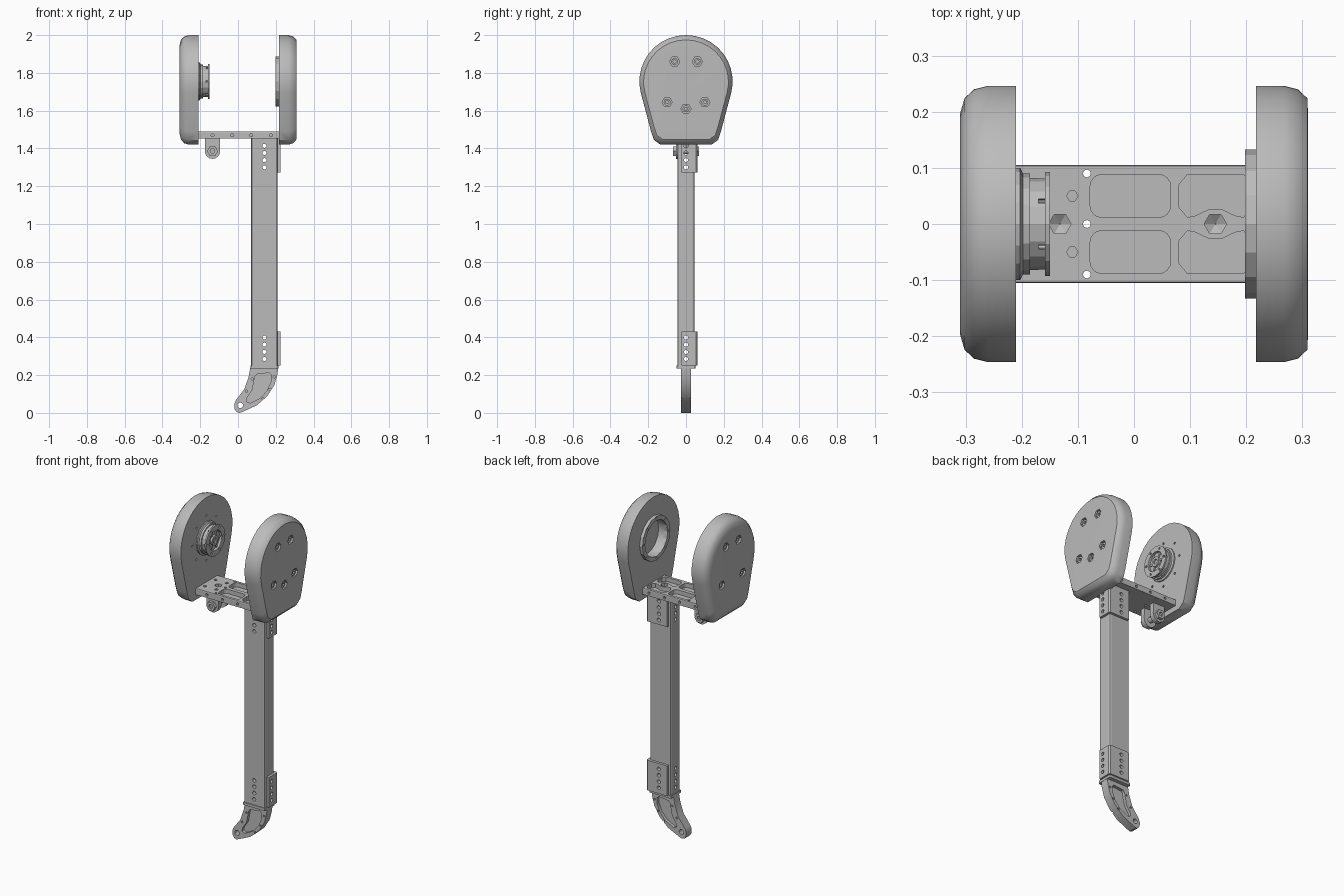
import bpy, bmesh, math
from mathutils import Vector

if "Cube" in bpy.data.objects:
    bpy.data.objects.remove(bpy.data.objects["Cube"], do_unlink=True)

GREY = (0.5, 0.5, 0.5, 1)
metal = bpy.data.materials.new("plain_grey")
metal.use_nodes = True
metal.diffuse_color = GREY
metal.node_tree.nodes["Principled BSDF"].inputs["Base Color"].default_value = GREY


# ---- helpers ----
def place(axis, d, a, b):
    return {"x": (d, a, b), "y": (a, d, b), "z": (a, b, d)}[axis]


def loft(name, axis, outline, levels, centre=(0, 0)):
    """Stack scaled copies of an outline along an axis: levels are (depth, scale)."""
    bm = bmesh.new()
    rings = []
    for d, s in levels:
        rings.append([bm.verts.new(place(axis, d, centre[0] + (a - centre[0]) * s,
                                         centre[1] + (b - centre[1]) * s)) for a, b in outline])
    n = len(outline)
    for lower, upper in zip(rings, rings[1:]):
        for i in range(n):
            j = (i + 1) % n
            bm.faces.new((lower[i], lower[j], upper[j], upper[i]))
    bm.faces.new(rings[0])
    bm.faces.new(rings[-1])
    bmesh.ops.recalc_face_normals(bm, faces=bm.faces)
    mesh = bpy.data.meshes.new(name)
    bm.to_mesh(mesh)
    bm.free()
    mesh.materials.append(metal)
    obj = bpy.data.objects.new(name, mesh)
    bpy.context.scene.collection.objects.link(obj)
    return obj


def prism(name, axis, outline, lo, hi):
    return loft(name, axis, outline, [(lo, 1), (hi, 1)])


def disc(a, b, r, n=16):
    return [(a + r * math.cos(math.tau * i / n), b + r * math.sin(math.tau * i / n))
            for i in range(n)]


def rounded(a0, a1, b0, b1, r, steps=4):
    corners = [(a1 - r, b1 - r), (a0 + r, b1 - r), (a0 + r, b0 + r), (a1 - r, b0 + r)]
    return [(a + r * math.cos(math.pi / 2 * (q + k / steps)),
             b + r * math.sin(math.pi / 2 * (q + k / steps)))
            for q, (a, b) in enumerate(corners) for k in range(steps + 1)]


def carve(obj, cutters):
    for cutter in cutters:
        mod = obj.modifiers.new("cut", "BOOLEAN")
        mod.operation, mod.solver, mod.object = "DIFFERENCE", "EXACT", cutter
        bpy.context.view_layer.update()
        graph = bpy.context.evaluated_depsgraph_get()
        mesh = bpy.data.meshes.new_from_object(obj.evaluated_get(graph))
        obj.modifiers.clear()
        obj.data = mesh
        bpy.data.objects.remove(cutter, do_unlink=True)


def hole(axis, a, b, r, lo, hi, n=12):
    return prism("cutter", axis, disc(a, b, r, n), lo, hi)


def smooth(obj, angle=35):
    bpy.ops.object.select_all(action="DESELECT")
    obj.select_set(True)
    bpy.context.view_layer.objects.active = obj
    bpy.ops.object.shade_smooth_by_angle(angle=math.radians(angle))


# ---- side covers ----
HUB = 1.755
arc = [math.radians(-15 + 210 * i / 20) for i in range(21)]
half = [(0.185, 1.49), (0.17, 1.445), (0.135, 1.42)]
cover_outline = ([(0.247 * math.cos(t), HUB + 0.245 * math.sin(t)) for t in arc]
                 + [(-y, z) for y, z in half] + half[::-1])
bolts = [(-0.06, 1.86), (0.06, 1.86), (-0.1, 1.645), (0.1, 1.645), (0, 1.61)]
edge = [(0, 1), (0.05, 1), (0.075, 0.975), (0.092, 0.91), (0.1, 0.8)]
for side, name, spots in ((1, "left", bolts), (-1, "right", bolts[:4])):
    inner = 0.21 if side < 0 else 0.217
    cover = loft(name + "_cover", "x", cover_outline,
                 [(side * min(inner + d, 0.31), s) for d, s in edge], (0, 1.72))
    cuts = [hole("x", y, z, 0.027, side * 0.285, side * 0.33, 6) for y, z in spots]
    if side > 0:
        cuts.append(hole("x", 0, HUB, 0.11, 0.2, 0.26, 16))
    else:
        cuts += [hole("x", y, z, 0.007, -0.225, -0.2, 8) for y, z in disc(0, HUB, 0.135, 8)]
    carve(cover, cuts)
    smooth(cover)
    for i, (y, z) in enumerate(spots):
        bolt = prism(f"{name}_cover_bolt_{i}", "x", disc(y, z, 0.018), side * 0.28, side * 0.303)
        carve(bolt, [hole("x", y, z, 0.009, side * 0.29, side * 0.32, 6)])

# ---- bearing ring on the left cover ----
ring = prism("bearing_ring", "x", disc(0, HUB, 0.133, 16), 0.198, 0.22)
carve(ring, [hole("x", 0, HUB, 0.108, 0.19, 0.23, 16)]
      + [hole("x", y, z, 0.006, 0.19, 0.208, 8) for y, z in disc(0, HUB, 0.12, 8)])

# ---- stepped motor on the right cover ----
motor = loft("motor", "x", disc(0, HUB, 0.1, 16),
             [(-0.215, 1), (-0.203, 1), (-0.198, 0.9), (-0.185, 0.9), (-0.185, 0.82),
              (-0.159, 0.82), (-0.159, 0.93), (-0.15, 0.93)], (0, HUB))
carve(motor, [hole("x", 0, HUB, 0.06, -0.165, -0.14, 16)]
      + [hole("x", y, z, 0.007, -0.17, -0.14, 8) for y, z in disc(0, HUB, 0.076, 6)])
hub = prism("motor_hub", "x", disc(0, HUB, 0.03), -0.17, -0.152)
carve(hub, [hole("x", 0, HUB, 0.015, -0.165, -0.14)])
for i in range(3):
    t = math.pi * i / 3
    u, v = Vector((math.cos(t), math.sin(t))) * 0.062, Vector((-math.sin(t), math.cos(t))) * 0.006
    c = Vector((0, HUB))
    prism(f"motor_spoke_{i}", "x", [tuple(c + p) for p in (u + v, v - u, -u - v, u - v)],
          -0.168, -0.16)

# ---- deck with pockets ----
deck = loft("deck", "z", rounded(-0.215, 0.222, -0.105, 0.105, 0.002, 1),
            [(1.452, 1), (1.485, 1), (1.489, 0.985)])
notched = [(0.08, 0.03), (0.08, 0.07), (0.095, 0.088), (0.195, 0.088), (0.21, 0.07),
           (0.21, 0.03), (0.195, 0.012), (0.18, 0.015), (0.155, 0.027), (0.135, 0.027),
           (0.11, 0.015), (0.095, 0.012)]
cuts = []
for s in (1, -1):
    pocket = rounded(-0.078, 0.065, 0.012, 0.088, 0.02)
    cuts += [prism("cutter", "z", [(x, s * y) for x, y in shape], 1.463, 1.5)
             for shape in (pocket, notched)]
    cuts += [hole("z", x, s * 0.05, 0.01, 1.47, 1.5, 6) for x in (-0.11, -0.185)]
    cuts += [hole("y", x, 1.47, 0.008, s * 0.09, s * 0.12, 8)
             for x in (-0.135, -0.03, 0.07, 0.175)]
cuts += [hole("z", -0.084, y, 0.007, 1.44, 1.5, 8) for y in (-0.09, 0, 0.09)]
cuts += [loft("cutter", "z", disc(x, 0, 0.02, 6),
              [(1.458, 0.05), (1.47, 1), (1.5, 1)], (x, 0)) for x in (-0.132, 0.145)]
carve(deck, cuts)

# ---- clevis under the deck ----
CX, CZ = -0.135, 1.386
ear = ([(CX - 0.04, 1.455)]
       + [(CX + 0.041 * math.cos(t), CZ + 0.041 * math.sin(t))
          for t in [math.pi * (1 + i / 8) for i in range(9)]] + [(CX + 0.04, 1.455)])
for s, name in ((-1, "front"), (1, "back")):
    prism(name + "_clevis_ear", "y", ear, s * 0.025, s * 0.052)
    nut = prism(name + "_clevis_nut", "y", disc(CX, CZ, 0.029, 6), s * 0.05, s * 0.07)
    carve(nut, [hole("y", CX, CZ, 0.012, s * 0.06, s * 0.08)])
prism("clevis_pin", "y", disc(CX, CZ, 0.016), -0.055, 0.055)
prism("clevis_post", "z", disc(CX, 0, 0.018, 6), 1.4, 1.455)

# ---- leg tube and corner brackets, drilled both ways ----
LX = 0.14
rows = [[1.3 + 0.038 * i for i in range(4)], [0.285 + 0.038 * i for i in range(4)]]


def drill(levels):
    return ([hole("y", LX, z, 0.011, -0.1, 0.1) for z in levels]
            + [hole("x", 0, z, 0.011, 0, 0.3) for z in levels])


tube = prism("leg_tube", "z", rounded(0.07, 0.21, -0.045, 0.045, 0.01, 2), 0.245, 1.455)
carve(tube, drill(rows[0] + rows[1]))
angle = [(0.085, 0.0445), (0.085, 0.06), (0.217, 0.06), (0.225, 0.052), (0.225, -0.025),
         (0.2095, -0.025), (0.2095, 0.0445)]
for name, lo, hi, levels in (("upper", 1.272, 1.453, rows[0]), ("lower", 0.25, 0.432, rows[1])):
    bracket = prism(name + "_bracket", "z", angle, lo, hi)
    carve(bracket, drill(levels))

# ---- curved foot ----
prism("foot_collar", "z", rounded(0.066, 0.214, -0.05, 0.05, 0.008, 2), 0.235, 0.251)
foot_outline = [(0.066, 0.245), (0.056, 0.19), (0.034, 0.127), (-0.012, 0.066), (-0.02, 0.045),
                (-0.019, 0.022), (-0.008, 0.005), (0.008, 0), (0.028, 0.007), (0.1, 0.04),
                (0.156, 0.09), (0.193, 0.148), (0.209, 0.206), (0.213, 0.245)]
web = [(0.09, 0.195), (0.1, 0.205), (0.165, 0.212), (0.175, 0.203), (0.176, 0.17),
       (0.155, 0.12), (0.12, 0.08), (0.065, 0.052), (0.045, 0.06), (0.048, 0.08), (0.075, 0.12)]
foot = prism("foot", "y", foot_outline, -0.026, 0.026)
cuts = [hole("y", 0.012, 0.04, 0.015, -0.1, 0.1)]
for s in (1, -1):
    cuts.append(prism("cutter", "y", web, s * 0.008, s * 0.04))
    cuts += [hole("y", x, z, 0.006, s * 0.018, s * 0.04, 8)
             for x, z in ((0.075, 0.18), (0.192, 0.19), (0.17, 0.125), (0.132, 0.075), (0.045, 0.115))]
carve(foot, cuts)
smooth(foot, 25)
